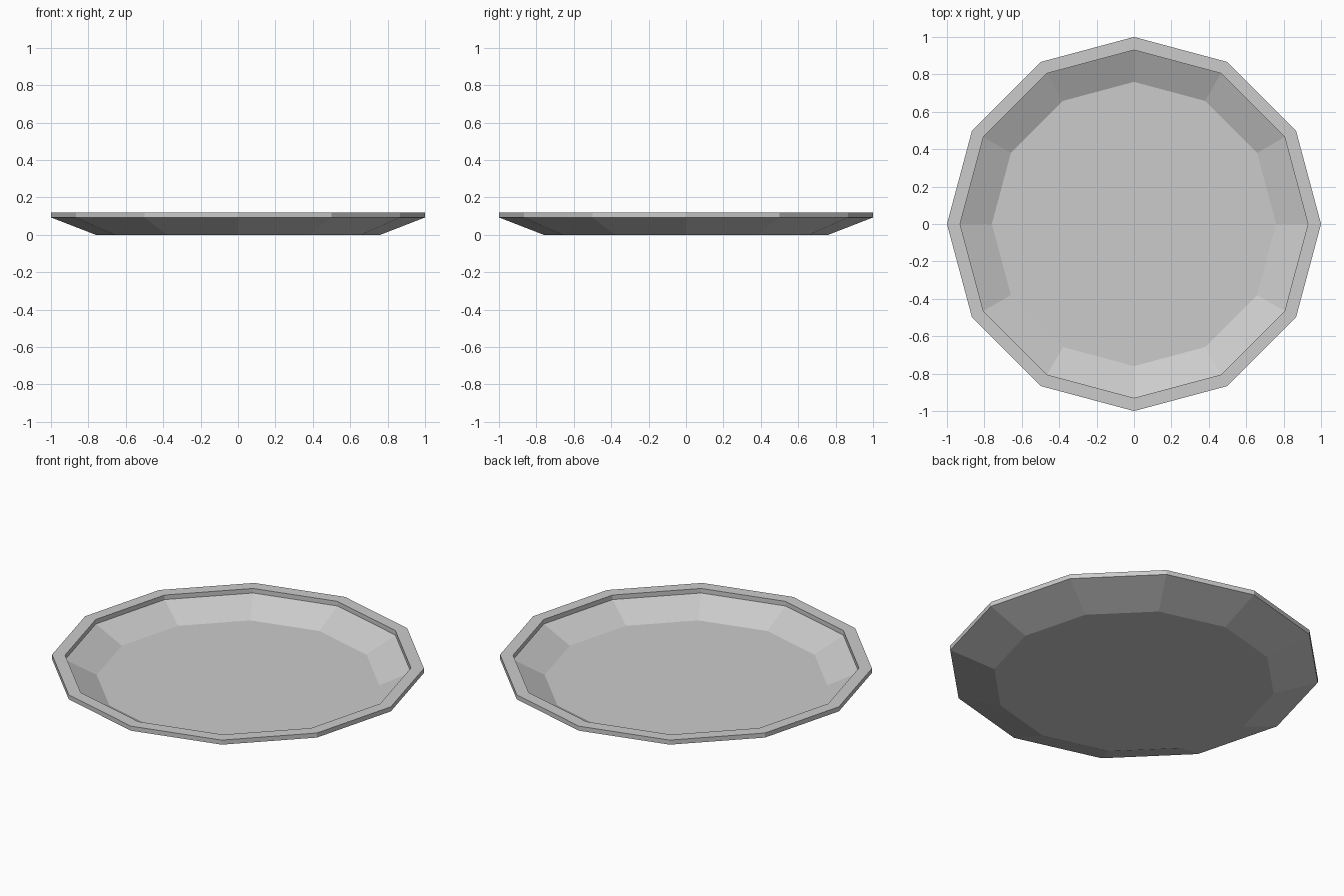
import bpy, bmesh
from math import sin, cos, pi

if "Cube" in bpy.data.objects:
    bpy.data.objects.remove(bpy.data.objects["Cube"])

SIDES = 12

# Plate cross-section (radius, height), from the foot over the rim to the well
profile = [(0.76, 0.0), (1.0, 0.093), (1.0, 0.12),
           (0.93, 0.12), (0.93, 0.093), (0.76, 0.01)]


def lathe(name, profile, sides):
    bm = bmesh.new()
    rings = [[bm.verts.new((r * cos(2 * pi * i / sides), r * sin(2 * pi * i / sides), z))
              for i in range(sides)] for r, z in profile]
    # Walls between neighbouring rings
    for a, b in zip(rings, rings[1:]):
        for i in range(sides):
            j = (i + 1) % sides
            bm.faces.new((a[i], a[j], b[j], b[i]))
    # Underside and well floor
    bm.faces.new(rings[0][::-1])
    bm.faces.new(rings[-1])
    bmesh.ops.recalc_face_normals(bm, faces=bm.faces)
    mesh = bpy.data.meshes.new(name)
    bm.to_mesh(mesh)
    bm.free()
    obj = bpy.data.objects.new(name, mesh)
    bpy.context.collection.objects.link(obj)
    return obj


lathe("plate", profile, SIDES)
